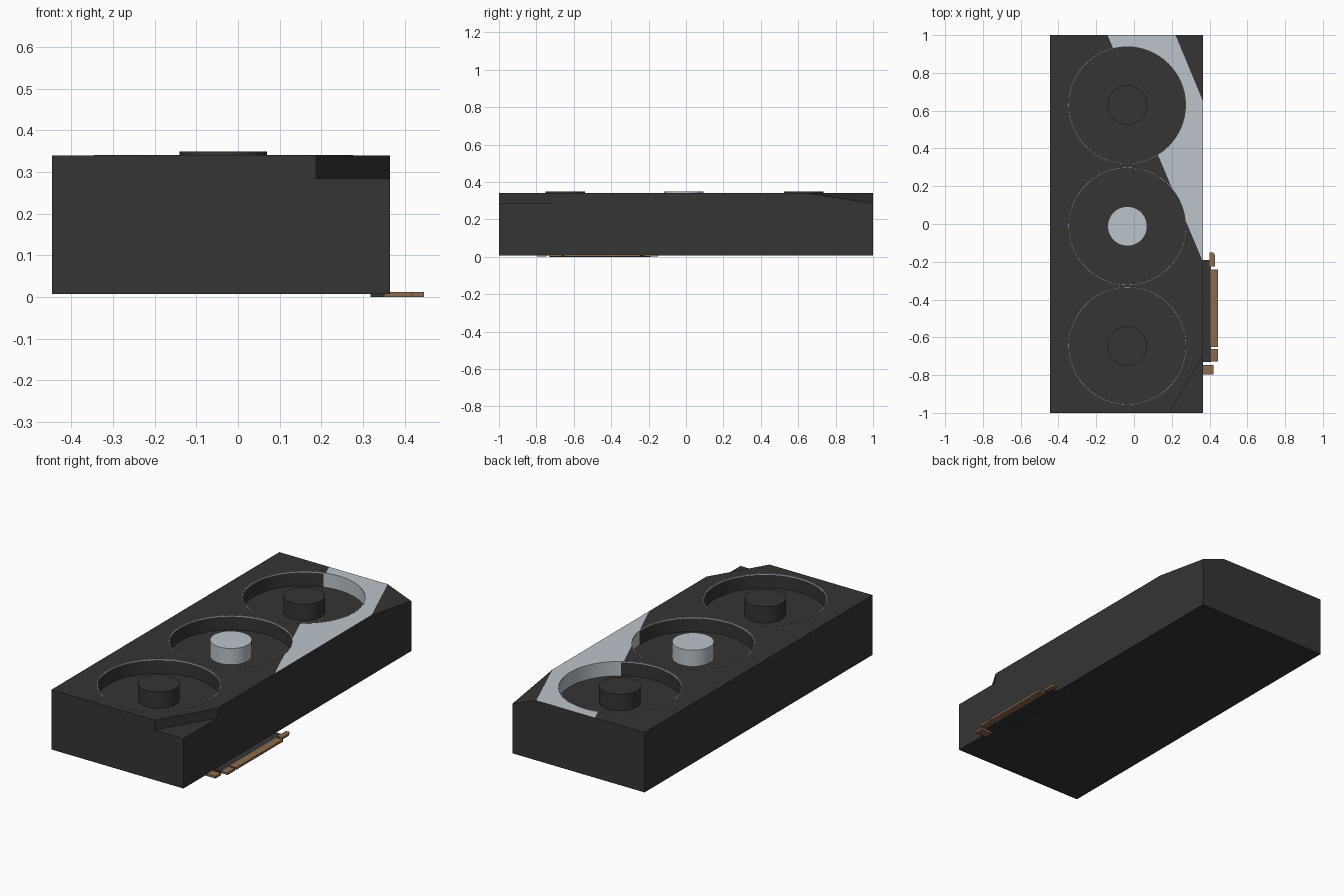
import bpy, bmesh, math
from mathutils import Vector

if "Cube" in bpy.data.objects:
    bpy.data.objects.remove(bpy.data.objects["Cube"])


def material(name, rgb):
    m = bpy.data.materials.new(name)
    m.diffuse_color = (*rgb, 1)
    m.use_nodes = True
    m.node_tree.nodes["Principled BSDF"].inputs["Base Color"].default_value = m.diffuse_color
    return m


DARK = material("charcoal", (0.035, 0.035, 0.035))
LIGHT = material("pale_grey", (0.50, 0.55, 0.60))
GOLD = material("copper", (0.26, 0.145, 0.075))

FAN_X, FAN_R, FLOOR, TOP = -0.035, 0.31, 0.26, 0.34
FAN_Y = (0.63, -0.012, -0.645)


def finish(bm, name, mats):
    bmesh.ops.recalc_face_normals(bm, faces=bm.faces[:])
    me = bpy.data.meshes.new(name)
    bm.to_mesh(me)
    bm.free()
    ob = bpy.data.objects.new(name, me)
    for m in mats:
        me.materials.append(m)
    bpy.context.collection.objects.link(ob)
    return ob


def prism(name, pts, z0, z1, mats):
    bm = bmesh.new()
    f = bm.faces.new([bm.verts.new((x, y, z0)) for x, y in pts])
    ext = bmesh.ops.extrude_face_region(bm, geom=[f])["geom"]
    bmesh.ops.translate(bm, vec=(0, 0, z1 - z0),
                        verts=[v for v in ext if isinstance(v, bmesh.types.BMVert)])
    return finish(bm, name, mats)


def rect(x0, x1, y0, y1):
    return [(x0, y0), (x1, y0), (x1, y1), (x0, y1)]


def circle(y, r, n=64):
    return [(FAN_X + r * math.cos(2 * math.pi * i / n),
             y + r * math.sin(2 * math.pi * i / n)) for i in range(n)]


def smooth(ob):
    bpy.ops.object.select_all(action='DESELECT')
    ob.select_set(True)
    bpy.context.view_layer.objects.active = ob
    bpy.ops.object.shade_smooth_by_angle(angle=math.radians(30))


# shroud: box with one sloped rear corner, split along the pale stripe edge
body = prism("shroud", rect(-0.446, 0.365, -1, 1), 0.008, TOP, [DARK, LIGHT])
edge_pt = Vector((-0.14, 1, 0))
edge_n = Vector((1.2, 0.505, 0)).normalized()
bm = bmesh.new()
bm.from_mesh(body.data)
a, b, c = Vector((0.22, 1, TOP)), Vector((0.365, 0.65, TOP)), Vector((0.365, 1, 0.285))
n = (b - a).cross(c - a).normalized()
if n.z < 0:
    n.negate()
bmesh.ops.bisect_plane(bm, geom=bm.verts[:] + bm.edges[:] + bm.faces[:],
                       plane_co=a, plane_no=n, clear_outer=True)
bmesh.ops.holes_fill(bm, edges=[e for e in bm.edges if e.is_boundary])
bmesh.ops.bisect_plane(bm, geom=bm.verts[:] + bm.edges[:] + bm.faces[:],
                       plane_co=edge_pt, plane_no=edge_n)
bmesh.ops.recalc_face_normals(bm, faces=bm.faces[:])
bm.to_mesh(body.data)
bm.free()

# fan wells and stepped front corner
cutters = [prism("well_cutter", circle(y, FAN_R), FLOOR, 0.5, [DARK]) for y in FAN_Y]
cutters.append(prism("corner_cutter", [(0.187, -1), (0.158, -1.05), (0.45, -1.05),
                                       (0.45, -0.7), (0.365, -0.7)], 0.285, 0.5, [DARK]))
bpy.context.view_layer.objects.active = body
for cut in cutters:
    cut.hide_render = True
    mod = body.modifiers.new("cut", 'BOOLEAN')
    mod.operation, mod.solver, mod.object = 'DIFFERENCE', 'EXACT', cut
    bpy.ops.object.modifier_apply(modifier=mod.name)
for cut in cutters:
    bpy.data.objects.remove(cut, do_unlink=True)

# pale stripe: top faces and well walls beyond the diagonal
for p in body.data.polygons:
    ctr = p.center
    top = p.normal.z > 0.98 and ctr.z > TOP - 0.005
    wall = abs(p.normal.z) < 0.1 and ctr.z > FLOOR and any(
        math.hypot(ctr.x - FAN_X, ctr.y - y) < FAN_R + 0.002 for y in FAN_Y)
    beyond = (ctr - edge_pt).dot(edge_n) > 0
    p.material_index = 1 if beyond and (top or wall) else 0
smooth(body)

# fan hubs and thin pale rims
for i, y in enumerate(FAN_Y):
    smooth(prism(f"fan_hub_{i + 1}", circle(y, 0.105, 48), FLOOR - 0.005, 0.35,
                 [LIGHT if i == 1 else DARK]))
    bm = bmesh.new()
    loops = [[bm.verts.new((px, py, z)) for px, py in circle(y, r)]
             for r, z in ((0.3075, 0.335), (0.3075, 0.341), (0.311, 0.341), (0.311, 0.335))]
    for k in range(4):
        l0, l1 = loops[k], loops[(k + 1) % 4]
        for j in range(64):
            bm.faces.new((l0[j], l0[(j + 1) % 64], l1[(j + 1) % 64], l1[j]))
    smooth(finish(bm, f"fan_rim_{i + 1}", [LIGHT]))

# edge connector: board strip and contact tabs
prism("connector_board", rect(0.318, 0.408, -0.73, -0.19), 0, 0.011, [DARK])
tabs = [
    [(0.40, -0.225), (0.43, -0.225), (0.43, -0.17), (0.42, -0.15), (0.40, -0.15)],
    rect(0.405, 0.446, -0.652, -0.242),
    rect(0.408, 0.446, -0.728, -0.662),
    rect(0.35, 0.42, -0.797, -0.747),
]
for i, pts in enumerate(tabs):
    prism(f"contact_tab_{i + 1}", pts, 0.0005, 0.0125, [GOLD])
